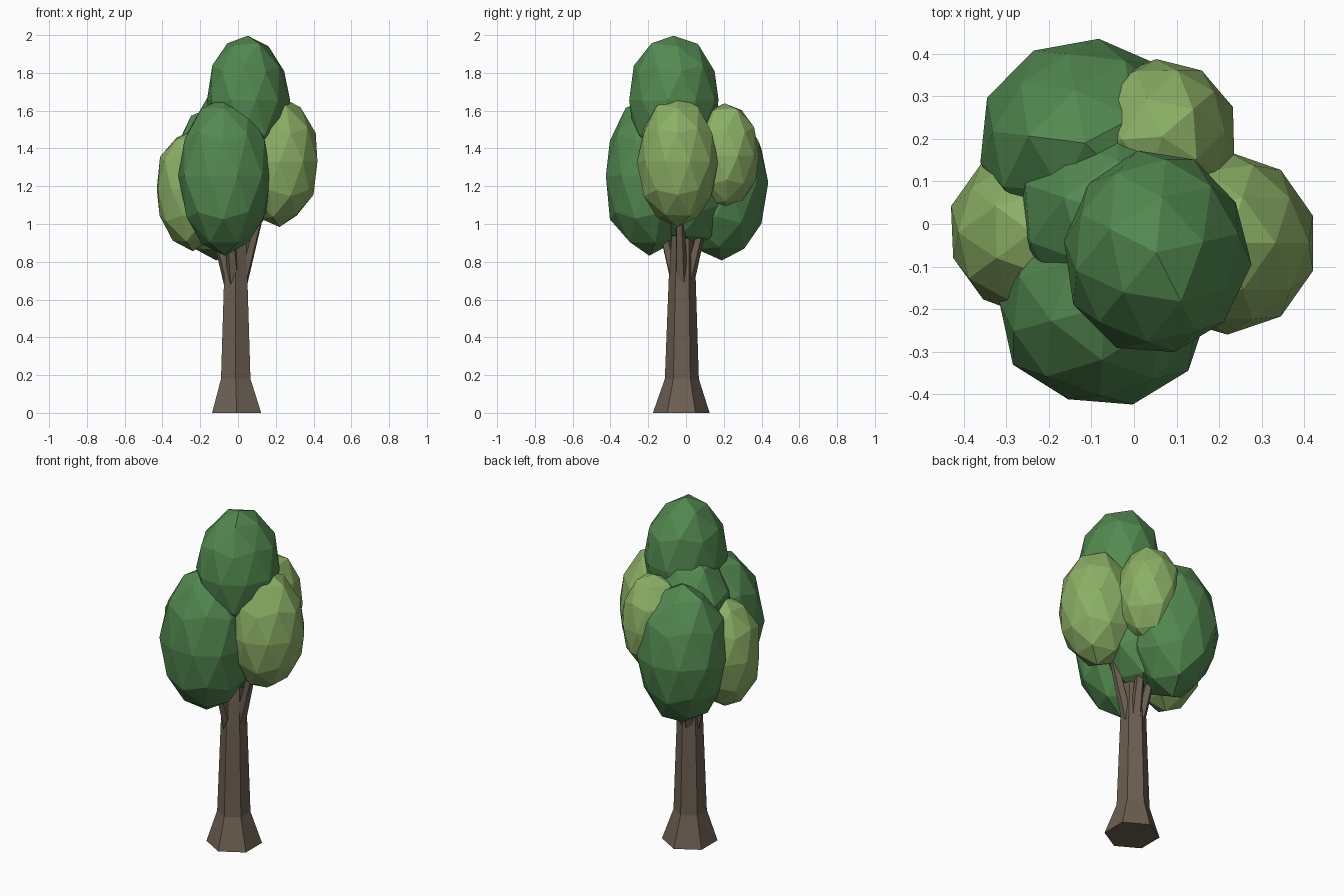
import bpy, bmesh, random
from math import cos, sin, pi
from mathutils import Vector, Matrix

if "Cube" in bpy.data.objects:
    bpy.data.objects.remove(bpy.data.objects["Cube"])

random.seed(4)


def material(name, rgb):
    m = bpy.data.materials.new(name)
    m.diffuse_color = (*rgb, 1)
    m.use_nodes = True
    m.node_tree.nodes["Principled BSDF"].inputs["Base Color"].default_value = m.diffuse_color
    return m


BARK = material("bark", (0.15, 0.115, 0.082))
DARK = material("dark_leaves", (0.085, 0.25, 0.08))
LIGHT = material("light_leaves", (0.26, 0.43, 0.13))


def finish(bm, name, mat):
    bmesh.ops.recalc_face_normals(bm, faces=bm.faces)
    me = bpy.data.meshes.new(name)
    bm.to_mesh(me)
    bm.free()
    me.materials.append(mat)
    ob = bpy.data.objects.new(name, me)
    bpy.context.collection.objects.link(ob)
    return ob


def tube(name, rings, sides, turn, mat):
    """Closed flat-sided tube through (x, y, z, radius) rings."""
    bm = bmesh.new()
    loops = []
    for x, y, z, r in rings:
        loops.append([bm.verts.new((x + r * cos(turn + 2 * pi * i / sides),
                                    y + r * sin(turn + 2 * pi * i / sides), z))
                      for i in range(sides)])
    for a, b in zip(loops, loops[1:]):
        for i in range(sides):
            j = (i + 1) % sides
            bm.faces.new((a[i], a[j], b[j], b[i]))
    bm.faces.new(loops[0][::-1])
    bm.faces.new(loops[-1])
    return finish(bm, name, mat)


def clump(name, centre, radii, turn, mat):
    """Faceted, slightly uneven leaf ball."""
    bm = bmesh.new()
    bmesh.ops.create_icosphere(bm, subdivisions=2, radius=1)
    for v in bm.verts:
        v.co *= random.uniform(0.97, 1.03)
    bmesh.ops.transform(bm, verts=bm.verts,
                        matrix=Matrix.Diagonal((*radii, 1)) @ Matrix.Rotation(turn, 4, 'Z'))
    bmesh.ops.translate(bm, verts=bm.verts, vec=centre)
    return finish(bm, name, mat)


# Trunk: six sides, flared foot
tube("trunk", [(-0.007, -0.025, 0, 0.15), (-0.012, -0.022, 0.18, 0.09),
               (-0.012, -0.02, 0.72, 0.071), (-0.01, -0.01, 1.1, 0.055)], 6, pi / 2, BARK)

# Leaf clumps: centre, radii, turn, material
clumps = {
    "core_leaves": ((-0.04, 0.02, 1.30), (0.25, 0.25, 0.43), 0.3, DARK),
    "top_leaves": ((0.052, -0.067, 1.655), (0.22, 0.245, 0.345), 0.2, DARK),
    "front_leaves": ((-0.07, -0.195, 1.255), (0.25, 0.238, 0.425), 0.9, DARK),
    "back_leaves": ((-0.115, 0.19, 1.22), (0.25, 0.245, 0.405), 0.5, DARK),
    "left_leaves": ((-0.24, -0.02, 1.185), (0.20, 0.20, 0.32), 0.0, LIGHT),
    "right_leaves": ((0.22, -0.045, 1.33), (0.215, 0.215, 0.34), 0.0, LIGHT),
    "back_right_leaves": ((0.065, 0.205, 1.36), (0.18, 0.185, 0.285), 0.7, LIGHT),
}
for name, args in clumps.items():
    clump(name, *args)

# Branches from the trunk head into the outer clumps
for side in ("front", "back", "left", "right", "back_right"):
    c = Vector(clumps[side + "_leaves"][0])
    d = Vector((c.x + 0.012, c.y + 0.02)).normalized()
    tube(side + "_branch",
         [(-0.012 + d.x * 0.03, -0.02 + d.y * 0.03, 0.68, 0.034),
          (-0.012 + d.x * 0.14, -0.02 + d.y * 0.14, 1.1, 0.022)], 5, 0.4, BARK)
